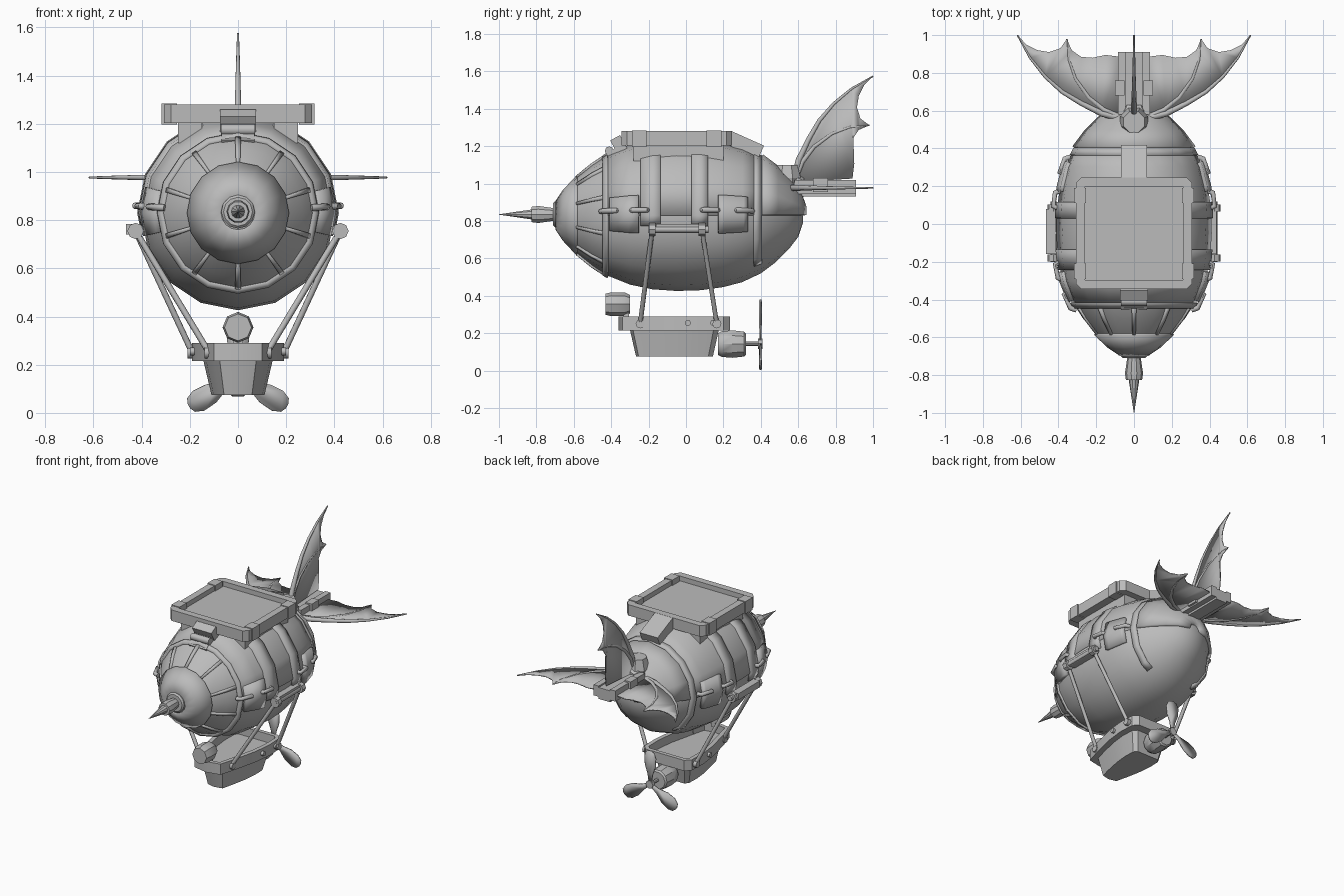
import bpy, bmesh, math
from mathutils import Vector, Matrix

if "Cube" in bpy.data.objects:
    bpy.data.objects.remove(bpy.data.objects["Cube"])

grey = bpy.data.materials.new("light_grey")
grey.diffuse_color = (0.5, 0.5, 0.5, 1)
grey.use_nodes = True
grey.node_tree.nodes["Principled BSDF"].inputs["Base Color"].default_value = grey.diffuse_color
CZ, SIDES = 0.83, 16
STEP = 2 * math.pi / SIDES


def finish(ob, angle=35):
    bpy.ops.object.select_all(action='DESELECT')
    bpy.context.view_layer.objects.active = ob
    ob.select_set(True)
    bpy.ops.object.shade_smooth_by_angle(angle=math.radians(angle))
    return ob


def add(name, bm, angle=35):
    bmesh.ops.recalc_face_normals(bm, faces=bm.faces)
    me = bpy.data.meshes.new(name)
    bm.to_mesh(me)
    bm.free()
    me.materials.append(grey)
    ob = bpy.data.objects.new(name, me)
    bpy.context.collection.objects.link(ob)
    return finish(ob, angle)


def box(name, x0, x1, y0, y1, z0, z1, pitch=0, roll=0):
    bm = bmesh.new()
    bmesh.ops.create_cube(bm, size=1)
    c = Vector((x0 + x1, y0 + y1, z0 + z1)) / 2
    m = Matrix.Translation(c) @ Matrix.Rotation(pitch, 4, 'X') @ Matrix.Rotation(roll, 4, 'Y')
    bm.transform(m @ Matrix.Diagonal((x1 - x0, y1 - y0, z1 - z0, 1)))
    return add(name, bm)


def lathe(name, profile, n, z, x=0, angle=35):
    """Revolve (y, radius) points around a line along y."""
    bm = bmesh.new()
    rings = [[bm.verts.new((x + r * math.cos(2 * math.pi * i / n), y, z + r * math.sin(2 * math.pi * i / n)))
              for i in range(n)] for y, r in profile]
    for a, b in zip(rings, rings[1:]):
        for i in range(n):
            bm.faces.new((a[i], a[(i + 1) % n], b[(i + 1) % n], b[i]))
    bm.faces.new(rings[0])
    bm.faces.new(rings[-1])
    return add(name, bm, angle)


def tube(name, pts, r0, r1, res=2):
    cu = bpy.data.curves.new(name, 'CURVE')
    cu.dimensions = '3D'
    cu.bevel_depth, cu.bevel_resolution, cu.use_fill_caps = 1, res, True
    sp = cu.splines.new('POLY')
    sp.points.add(len(pts) - 1)
    for i, p in enumerate(pts):
        sp.points[i].co = (*p, 1)
        sp.points[i].radius = r0 + (r1 - r0) * i / (len(pts) - 1)
    cu.materials.append(grey)
    ob = bpy.data.objects.new(name, cu)
    bpy.context.collection.objects.link(ob)
    bpy.ops.object.select_all(action='DESELECT')
    bpy.context.view_layer.objects.active = ob
    ob.select_set(True)
    bpy.ops.object.convert(target='MESH')
    return finish(bpy.context.object, 50)


def prism(name, bottom, top, z0, z1, rim=0, depth=0):
    """Loft between two outlines; rim and depth hollow out the top."""
    bm = bmesh.new()
    a = [bm.verts.new((x, y, z0)) for x, y in bottom]
    b = [bm.verts.new((x, y, z1)) for x, y in top]
    n = len(a)
    for i in range(n):
        bm.faces.new((a[i], a[(i + 1) % n], b[(i + 1) % n], b[i]))
    bm.faces.new(a)
    lid = bm.faces.new(b)
    bmesh.ops.recalc_face_normals(bm, faces=bm.faces)
    if rim:
        bmesh.ops.inset_region(bm, faces=[lid], thickness=rim)
        ext = bmesh.ops.extrude_discrete_faces(bm, faces=[lid])['faces'][0]
        bmesh.ops.translate(bm, verts=ext.verts, vec=(0, 0, -depth))
    return add(name, bm)


# Envelope
HULL = [(-0.69, 0.07), (-0.65, 0.13), (-0.58, 0.205), (-0.5, 0.27), (-0.42, 0.322), (-0.3, 0.37), (-0.18, 0.395),
        (-0.05, 0.404), (0.08, 0.4), (0.2, 0.383), (0.3, 0.357), (0.4, 0.31), (0.48, 0.25), (0.55, 0.18),
        (0.6, 0.115), (0.625, 0.04)]
lathe("envelope", HULL, SIDES, CZ)


def hull_point(y, a, lift=0):
    for (y0, r0), (y1, r1) in zip(HULL, HULL[1:]):
        if y <= y1 + 1e-6:
            r = r0 + (r1 - r0) * (y - y0) / (y1 - y0)
            break
    r = r * math.cos(STEP / 2) / math.cos(a % STEP - STEP / 2) + lift
    return Vector((r * math.cos(a), y, CZ + r * math.sin(a)))


def patch(name, y0, y1, d0, d1, lift):
    """Plate that hugs the envelope between two stations and two angles (degrees)."""
    a0, a1 = math.radians(d0), math.radians(d1)
    ys = [y0] + [y for y, _ in HULL if y0 + 1e-4 < y < y1 - 1e-4] + [y1]
    an = [a0] + [k * STEP for k in range(-SIDES, 2 * SIDES) if a0 + 1e-4 < k * STEP < a1 - 1e-4] + [a1]
    bm = bmesh.new()
    g = [[bm.verts.new(hull_point(y, a)) for a in an] for y in ys]
    for i in range(len(ys) - 1):
        for j in range(len(an) - 1):
            bm.faces.new((g[i][j], g[i][j + 1], g[i + 1][j + 1], g[i + 1][j]))
    bmesh.ops.remove_doubles(bm, verts=bm.verts, dist=1e-5)
    ob = add(name, bm)
    mod = ob.modifiers.new("thickness", 'SOLIDIFY')
    mod.thickness, mod.offset = 2 * lift, 0
    return ob


# Plating, rings and ribs on the envelope
patch("upper_shell", -0.42, 0.4, 0, 180, 0.008)
patch("tail_cap", 0.4, 0.625, 0, 180, 0.02)
patch("nose_cap", -0.69, -0.58, 0, 360, 0.01)
patch("front_ring", -0.44, -0.415, 0, 360, 0.013)
patch("rear_ring", 0.36, 0.4, -55, 235, 0.012)
for k in range(10):
    patch("nose_rib", -0.58, -0.43, 90 + 36 * k - 2, 90 + 36 * k + 2, 0.011)

# Side straps, pads, clasps and suspension bars
for s in (0, 1):
    side = 1 - 2 * s

    def span(d0, d1):
        return (180 - d1, 180 - d0) if s else (d0, d1)
    for y0, y1 in ((-0.24, -0.135), (0.03, 0.115)):
        patch("strap", y0, y1, *span(-8, 68), 0.017)
    for y0, y1 in ((-0.4, -0.25), (0.17, 0.32)):
        patch("side_pad", y0, y1, *span(-14, 16), 0.026)
    for y in (-0.41, -0.25, 0.13, 0.31):
        a = math.radians(span(4, 4)[0])
        tube("clasp", [hull_point(y + d, a, l) for d, l in ((-0.045, 0.01), (-0.035, 0.035), (0.035, 0.035), (0.045, 0.01))],
             0.014, 0.014)
    x = 0.425 * side
    tube("suspension_bar", [(x, -0.2, 0.755), (x, 0.12, 0.755)], 0.018, 0.018)
    box("bar_mount", x - 0.04, x + 0.012, -0.16, 0.08, 0.74, 0.785)
    for y, yb, xb in ((-0.18, -0.245, 0.12), (0.085, 0.165, 0.19)):
        lathe("bar_knob", [(y - 0.018, 0.034), (y + 0.018, 0.034)], 8, 0.755, x)
        tube("suspension_rod", [(x, y, 0.755), (xb * side, yb, 0.25)], 0.013, 0.013)
        tube("rod_bolt", [((xb - 0.02) * side, yb, 0.25), ((xb + 0.02) * side, yb, 0.25)], 0.024, 0.024)
    for y in (0.01, 0.145):
        tube("hull_bolt", [(0.17 * side, y, 0.255), (0.2 * side, y, 0.255)], 0.016, 0.016)

# Nose spike
lathe("nose_collar", [(-0.71, 0.06), (-0.7, 0.07), (-0.68, 0.07)], 12, 0.835)
lathe("nose_spike", [(-1, 0.001), (-0.825, 0.028), (-0.825, 0.043), (-0.79, 0.048), (-0.71, 0.036), (-0.68, 0.036)], 10, 0.835)

# Top deck tray with rim clamps
X, Y0, Y1, C = 0.308, -0.345, 0.247, 0.03
deck = [(-X + C, Y0), (X - C, Y0), (X, Y0 + C), (X, Y1 - C), (X - C, Y1), (-X + C, Y1), (-X, Y1 - C), (-X, Y0 + C)]
prism("deck_tray", deck, deck, 1.203, 1.28, 0.052, 0.034)
for side in (-1, 1):
    for y in (-0.25, 0.15):
        box("deck_clamp", side * 0.285 - 0.032, side * 0.285 + 0.032, y - 0.04, y + 0.04, 1.197, 1.285)
    box("deck_support", side * 0.2 - 0.05, side * 0.2 + 0.05, -0.28, 0.2, 1.12, 1.21)

# Deck brackets front and rear
box("front_bracket", -0.075, 0.075, -0.39, -0.33, 1.17, 1.25, 0.5)
box("front_bracket_plate", -0.068, 0.068, -0.455, -0.36, 1.135, 1.165, 0.65)
tube("front_hinge", [(-0.07, -0.41, 1.175), (0.07, -0.41, 1.175)], 0.024, 0.024)
box("rear_bracket", -0.07, 0.07, 0.22, 0.41, 1.17, 1.245, -0.42)

# Tail boom and hub
lathe("tail_hub_core", [(0.46, 0.05), (0.5, 0.07), (0.6, 0.07), (0.63, 0.05)], 8, 0.98)
hub = [(0.08 * math.cos(k * math.pi / 4 + 0.39), 0.54 + 0.08 * math.sin(k * math.pi / 4 + 0.39)) for k in range(8)]
cap = [(0.75 * x, 0.54 + 0.75 * (y - 0.54)) for x, y in hub]
prism("tail_hub", cap, hub, 0.95, 1.03)
prism("tail_hub_top", hub, cap, 1.03, 1.1)
box("tail_boom", -0.045, 0.045, 0.55, 0.91, 0.93, 1.01)
for side in (-1, 1):
    box("boom_rail", side * 0.065 - 0.02, side * 0.065 + 0.02, 0.58, 0.91, 0.945, 1.02)
    box("boom_clamp", side * 0.075 - 0.025, side * 0.075 + 0.025, 0.68, 0.76, 0.955, 1.03)

# Bat-like tail fins: one shape, placed left, right and upright
LEAD = [(0.05, 0.555), (0.17, 0.585), (0.28, 0.64), (0.38, 0.7), (0.47, 0.78), (0.55, 0.88), (0.617, 1.0)]
MID = [(0.06, 0.56), (0.16, 0.605), (0.24, 0.67), (0.31, 0.77), (0.345, 0.87), (0.355, 0.98)]
TRAIL = [(0.57, 0.95), (0.51, 0.92), (0.45, 0.91), (0.39, 0.93), (0.355, 0.98), (0.33, 0.92), (0.28, 0.885),
         (0.22, 0.88), (0.15, 0.895), (0.07, 0.885)]
for name, place in (("right_fin", lambda u, v: (u, v, 0.977)), ("left_fin", lambda u, v: (-u, v, 0.977)),
                    ("upright_fin", lambda u, v: (0, v + 0.02 * (1 - v) / 0.45, 0.957 + u))):
    bm = bmesh.new()
    f = bm.faces.new([bm.verts.new(place(u, v)) for u, v in LEAD + TRAIL])
    bmesh.ops.triangulate(bm, faces=[f])
    ob = add(name + "_membrane", bm)
    mod = ob.modifiers.new("thickness", 'SOLIDIFY')
    mod.thickness, mod.offset = 0.008, 0
    tube(name + "_leading_spar", [place(*p) for p in LEAD], 0.019, 0.004)
    tube(name + "_middle_spar", [place(*p) for p in MID], 0.016, 0.004)

# Gondola: tapered bow, wide stern
half = [(0.1, -0.34), (0.135, -0.22), (0.175, -0.05), (0.19, 0.08), (0.185, 0.2), (0.15, 0.235)]
rim = [(0, -0.36)] + half + [(-x, y) for x, y in reversed(half)]


def scaled(fx, fy):
    return [(x * fx, -0.06 + (y + 0.06) * fy) for x, y in rim]


prism("gondola_rim", rim, rim, 0.215, 0.29, 0.03, 0.06)
prism("gondola_hull", scaled(0.58, 0.69), scaled(0.76, 0.8), 0.075, 0.22)

# Bow barrel, rear motor and propeller
lathe("bow_barrel", [(-0.43, 0.045), (-0.43, 0.056), (-0.4, 0.064), (-0.33, 0.064), (-0.3, 0.05)], 8, 0.355)
box("barrel_mount", -0.02, 0.02, -0.335, -0.305, 0.28, 0.34)
lathe("motor", [(0.17, 0.06), (0.19, 0.072), (0.25, 0.077), (0.31, 0.07), (0.32, 0.06)], 10, 0.142)
lathe("propeller_shaft", [(0.3, 0.012), (0.4, 0.012)], 8, 0.145)
lathe("propeller_hub", [(0.385, 0.028), (0.41, 0.028)], 8, 0.145)
BLADE = [(0.015, 0.012), (0.07, 0.02), (0.13, 0.043), (0.19, 0.047), (0.225, 0.032), (0.235, 0.01)]
for k in range(3):
    a = math.pi / 2 + k * 2 * math.pi / 3
    bm = bmesh.new()
    pts = BLADE + [(r, -w) for r, w in reversed(BLADE)]
    bm.faces.new([bm.verts.new((r * math.cos(a) - w * math.sin(a), 0.398 + 0.1 * w,
                                0.145 + r * math.sin(a) + w * math.cos(a))) for r, w in pts])
    ob = add("propeller_blade", bm)
    mod = ob.modifiers.new("thickness", 'SOLIDIFY')
    mod.thickness, mod.offset = 0.008, 0
